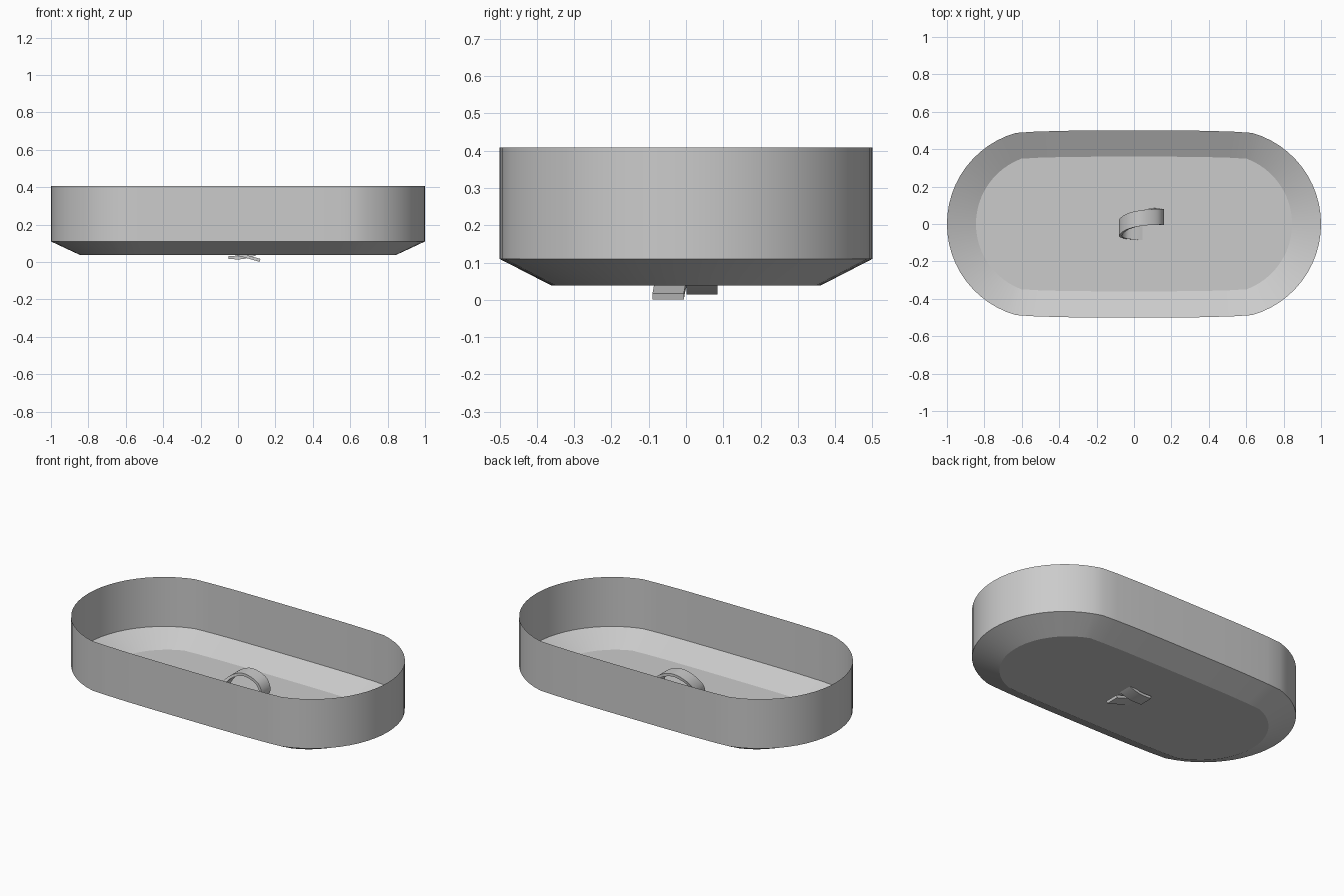
import bpy, bmesh, math
from mathutils import Vector

if "Cube" in bpy.data.objects:
    bpy.data.objects.remove(bpy.data.objects["Cube"])


def finish(bm, name):
    bmesh.ops.recalc_face_normals(bm, faces=bm.faces)
    mesh = bpy.data.meshes.new(name)
    bm.to_mesh(mesh)
    bm.free()
    ob = bpy.data.objects.new(name, mesh)
    bpy.context.collection.objects.link(ob)
    bpy.ops.object.select_all(action='DESELECT')
    ob.select_set(True)
    bpy.context.view_layer.objects.active = ob
    bpy.ops.object.shade_smooth_by_angle(angle=math.radians(20))
    return ob


def outline(length, width, radius, side_y):
    # Rounded ends joined by very slightly bowed long sides
    cx = length - radius
    a = math.asin(side_y / radius)
    n = 24
    end = [(cx + radius * math.cos(t), radius * math.sin(t))
           for t in (a * (2 * i / n - 1) for i in range(n + 1))]
    ex = end[-1][0]
    side = [(x * ex, side_y + (width - side_y) * (1 - x ** 4))
            for x in (0.85, 0.6, 0.3, 0, -0.3, -0.6, -0.85)]
    half = end + side
    return half + [(-x, -y) for x, y in half]


# Basin: thin wall, sloped skirt and flat floor, open at the top
outer = outline(1.0, 0.5, 0.506, 0.487)
inner = outline(0.845, 0.36, 0.3725, 0.349)
bm = bmesh.new()
rings = [[bm.verts.new((x, y, z)) for x, y in pts]
         for pts, z in ((outer, 0.408), (outer, 0.11), (inner, 0.038))]
for lo, hi in zip(rings, rings[1:]):
    for i in range(len(lo)):
        j = (i + 1) % len(lo)
        bm.faces.new((lo[i], lo[j], hi[j], hi[i]))
bm.faces.new(rings[-1])
finish(bm, "basin")

# Coiled band: flat strip swept along a little over one turn
path = [Vector(p) for p in (
    (-.05, .043, .024), (.03, .043, .025), (.115, .042, .055),
    (.153, .037, .11), (.125, .038, .172), (.04, .032, .202),
    (-.035, .012, .172), (-.072, -.02, .11), (-.045, -.036, .056),
    (.03, -.043, .034), (.118, -.048, .009))]
ext = [2 * path[0] - path[1]] + path + [2 * path[-1] - path[-2]]
pts = []
for k in range(len(path) - 1):
    a, b, c, d = ext[k:k + 4]
    for s in range(8):
        t = s / 8
        pts.append(0.5 * (2 * b + (c - a) * t + (2 * a - 5 * b + 4 * c - d) * t * t
                          + (3 * b - a - 3 * c + d) * t ** 3))
pts.append(path[-1])

bm = bmesh.new()
prev = first = None
for i, p in enumerate(pts):
    tan = pts[min(i + 1, len(pts) - 1)] - pts[max(i - 1, 0)]
    nrm = Vector((tan.z, 0, -tan.x)).normalized() * 0.008
    w = Vector((0, 0.042, 0))
    sec = [bm.verts.new(p + q) for q in (nrm + w, nrm - w, -nrm - w, -nrm + w)]
    if prev:
        for j in range(4):
            bm.faces.new((prev[j], prev[(j + 1) % 4], sec[(j + 1) % 4], sec[j]))
    else:
        first = sec
    prev = sec
bm.faces.new(first)
bm.faces.new(prev)
finish(bm, "coiled_band")
